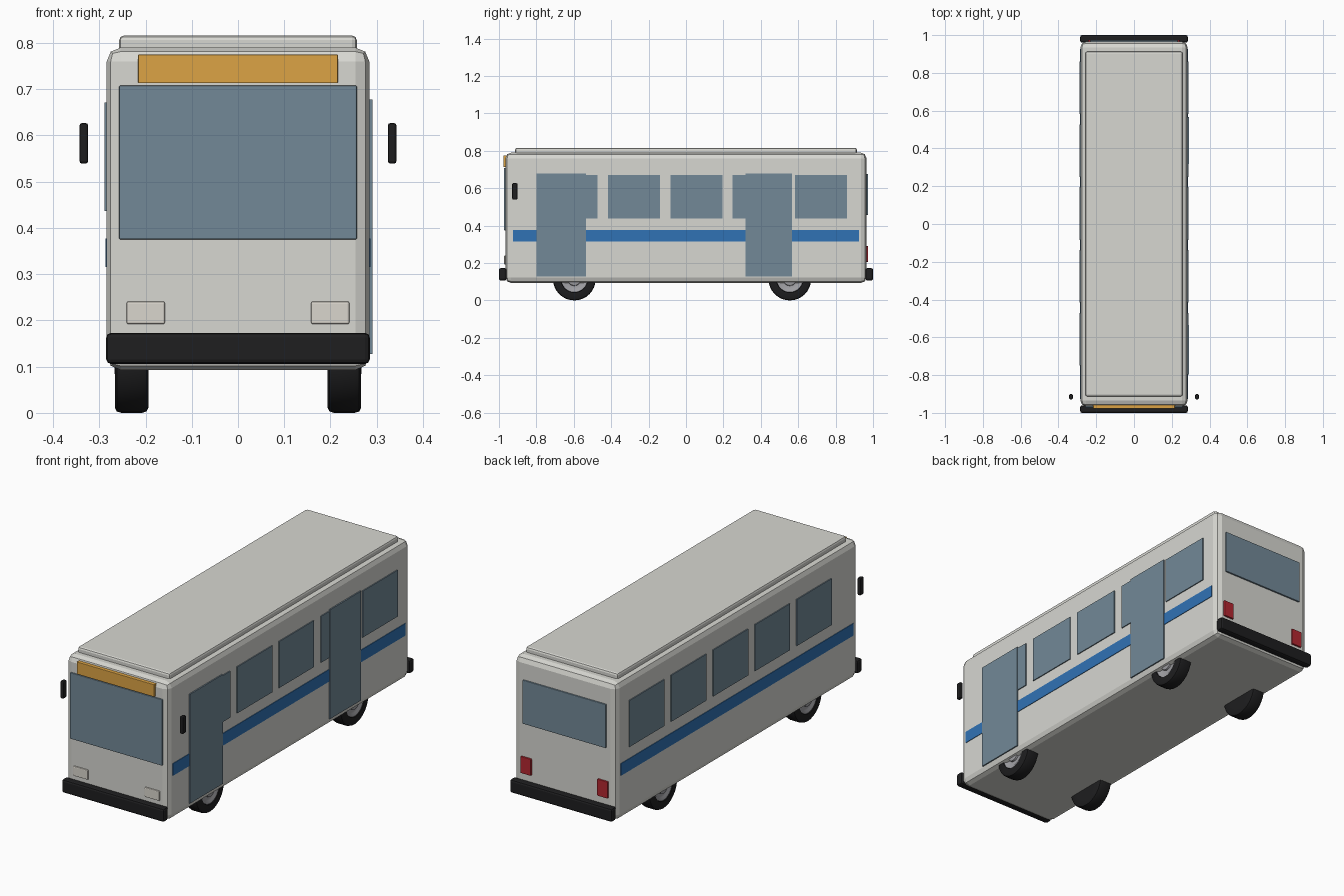
import bpy, math

if "Cube" in bpy.data.objects:
    bpy.data.objects.remove(bpy.data.objects["Cube"])

def mat(name, rgb):
    m = bpy.data.materials.new(name)
    m.diffuse_color = (*rgb, 1)
    m.use_nodes = True
    m.node_tree.nodes["Principled BSDF"].inputs["Base Color"].default_value = m.diffuse_color
    return m

WHITE = mat("body_paint", (0.68, 0.68, 0.64))
GLASS = mat("glass", (0.17, 0.25, 0.31))
BLUE = mat("stripe_blue", (0.03, 0.17, 0.46))
BLACK = mat("black_rubber", (0.013, 0.013, 0.014))
AMBER = mat("amber", (0.72, 0.37, 0.06))
LAMP = mat("lamp", (0.70, 0.67, 0.61))
RED = mat("red", (0.45, 0.02, 0.03))
METAL = mat("rim_metal", (0.35, 0.35, 0.37))

def box(name, x, y, z, material, bevel=0.0, segments=2):
    """Box from (min, max) ranges with an optional rounded edge."""
    bpy.ops.mesh.primitive_cube_add(size=1, location=[sum(r) / 2 for r in (x, y, z)])
    ob = bpy.context.object
    ob.name = name
    ob.scale = [r[1] - r[0] for r in (x, y, z)]
    bpy.ops.object.transform_apply(location=False, rotation=False, scale=True)
    ob.data.materials.append(material)
    if bevel:
        b = ob.modifiers.new("bevel", 'BEVEL')
        b.width, b.segments = bevel, segments
    return ob

def lathe(name, profile, loc, side, material, n=32):
    """Revolve (radius, offset) points about the x axis."""
    verts, faces = [], []
    for i in range(n):
        a = 2 * math.pi * i / n
        verts += [(o * side, r * math.cos(a), r * math.sin(a)) for r, o in profile]
    k = len(profile)
    for i in range(n):
        j = (i + 1) % n
        for p in range(k - 1):
            f = (i * k + p, i * k + p + 1, j * k + p + 1, j * k + p)
            faces.append(f if side > 0 else f[::-1])
    # close both ends with flat caps
    caps = [tuple(i * k for i in range(n))[::-1], tuple(i * k + k - 1 for i in range(n))]
    faces += [c if side < 0 else c[::-1] for c in caps]
    me = bpy.data.meshes.new(name)
    me.from_pydata(verts, [], faces)
    me.materials.append(material)
    ob = bpy.data.objects.new(name, me)
    bpy.context.collection.objects.link(ob)
    ob.location = loc
    bpy.ops.object.select_all(action='DESELECT')
    ob.select_set(True)
    bpy.context.view_layer.objects.active = ob
    bpy.ops.object.mode_set(mode='EDIT')
    bpy.ops.mesh.select_all(action='SELECT')
    bpy.ops.mesh.normals_make_consistent(inside=False)
    bpy.ops.object.mode_set(mode='OBJECT')
    bpy.ops.object.shade_smooth_by_angle(angle=math.radians(35))

# Body shell and roof panel
box("body", (-0.284, 0.284), (-0.965, 0.965), (0.093, 0.79), WHITE, 0.03)
box("roof_panel", (-0.257, 0.257), (-0.913, 0.913), (0.78, 0.816), WHITE, 0.01)

# Side windows and stripes
for label, s in (("right", 1), ("left", -1)):
    def out(a, b):
        return tuple(sorted((a * s, b * s)))
    for i in range(5):
        c = -0.611 + i * 0.3333
        box(f"{label}_window_{i + 1}", out(0.275, 0.289), (c - 0.139, c + 0.139),
            (0.437, 0.671), GLASS)
    box(f"{label}_stripe", out(0.275, 0.287), (-0.926, 0.926), (0.316, 0.377), BLUE)
    # Mirrors
    box(f"{label}_mirror", out(0.324, 0.343), (-0.929, -0.901), (0.539, 0.627), BLACK, 0.006)
    # Headlights and tail lights
    box(f"{label}_headlight", out(0.158, 0.241), (-0.972, -0.95), (0.192, 0.241), LAMP, 0.004)
    box(f"{label}_tail_light", out(0.185, 0.243), (0.95, 0.974), (0.206, 0.29), RED, 0.003)

# Doors on the right side only
box("front_door", (0.275, 0.2905), (-0.798, -0.535), (0.127, 0.678), GLASS)
box("rear_door", (0.275, 0.2905), (0.318, 0.567), (0.127, 0.678), GLASS)

# Windscreen, destination sign, rear window
box("windscreen", (-0.257, 0.257), (-0.973, -0.95), (0.375, 0.708), GLASS, 0.003)
box("destination_sign", (-0.216, 0.216), (-0.977, -0.94), (0.713, 0.775), AMBER, 0.002)
box("rear_window", (-0.232, 0.232), (0.95, 0.973), (0.457, 0.677), GLASS, 0.003)

# Bumpers
box("front_bumper", (-0.285, 0.285), (-1.0, -0.96), (0.106, 0.173), BLACK, 0.01)
box("rear_bumper", (-0.285, 0.285), (0.96, 1.0), (0.106, 0.173), BLACK, 0.01)

# Wheels: tyre with recessed outer face, rim dish and hub
TYRE = [(0.070, -0.036), (0.103, -0.036), (0.111, -0.032), (0.114, -0.022), (0.114, 0.022),
        (0.111, 0.032), (0.103, 0.036), (0.072, 0.036), (0.070, 0.025)]
RIM = [(0.070, 0.0), (0.070, 0.033), (0.064, 0.033), (0.055, 0.027), (0.036, 0.027),
       (0.034, 0.035), (0.028, 0.037)]
for axle, y in (("front", -0.597), ("rear", 0.555)):
    for label, s in (("right", 1), ("left", -1)):
        loc = (0.230 * s, y, 0.114)
        lathe(f"{axle}_{label}_tyre", TYRE, loc, s, BLACK)
        lathe(f"{axle}_{label}_rim", RIM, loc, s, METAL)
